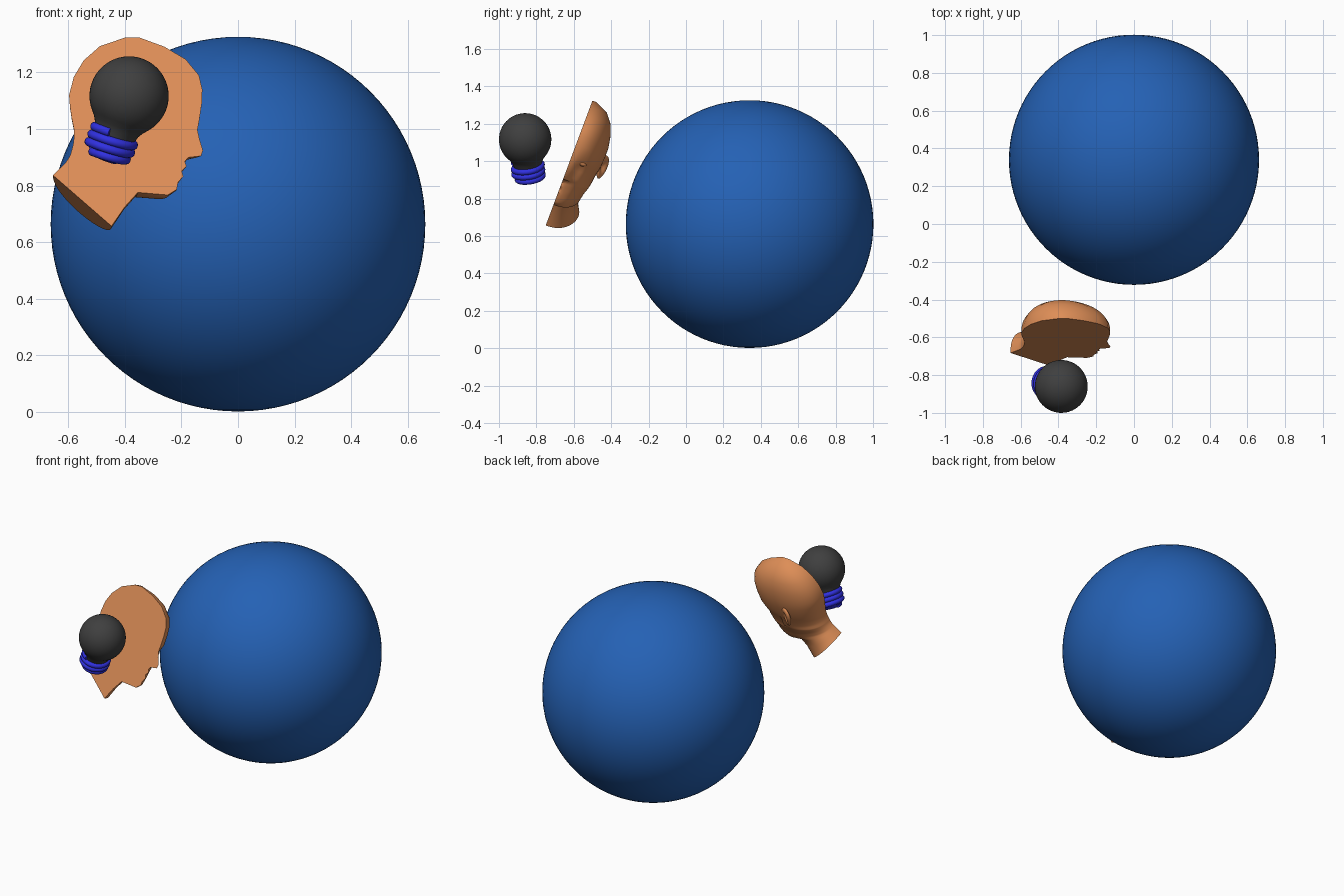
import bpy, bmesh, math
from mathutils import Vector, Matrix

cube = bpy.data.objects.get("Cube")
if cube:
    bpy.data.objects.remove(cube, do_unlink=True)


def material(name, color):
    mat = bpy.data.materials.new(name)
    mat.use_nodes = True
    mat.diffuse_color = (*color, 1)
    mat.node_tree.nodes["Principled BSDF"].inputs["Base Color"].default_value = (*color, 1)
    return mat


def finish(obj, mat, angle):
    obj.data.materials.append(mat)
    bpy.ops.object.select_all(action="DESELECT")
    obj.select_set(True)
    bpy.context.view_layer.objects.active = obj
    if obj.type == "CURVE":
        bpy.ops.object.convert(target="MESH")
        obj = bpy.context.object
    bpy.ops.object.shade_smooth_by_angle(angle=math.radians(angle))
    return obj


def add_mesh(name, bm, mat, angle=45):
    bmesh.ops.recalc_face_normals(bm, faces=bm.faces)
    mesh = bpy.data.meshes.new(name)
    bm.to_mesh(mesh)
    bm.free()
    obj = bpy.data.objects.new(name, mesh)
    bpy.context.collection.objects.link(obj)
    return finish(obj, mat, angle)


def ellipsoid(name, matrix, mat, segments=32):
    bm = bmesh.new()
    bmesh.ops.create_uvsphere(bm, u_segments=segments, v_segments=segments // 2,
                              radius=1, matrix=matrix)
    return add_mesh(name, bm, mat, 60)


ball_blue = material("ball blue", (0.018, 0.12, 0.46))
skin = material("skin orange", (0.73, 0.27, 0.095))
glass = material("dark grey", (0.05, 0.05, 0.05))
thread_blue = material("thread blue", (0.03, 0.03, 0.75))

# Large ball
ellipsoid("ball", Matrix.Translation((0, 0.34, 0.664)) @ Matrix.Scale(0.662, 4), ball_blue, 96)

# Half head: lofted half sections behind a tilted flat cut
DEPTH = Vector((0, 0.936, -0.35))


def head_point(x, z, w):
    return Vector((x, -0.5 + 0.374 * (z - 1.325), z)) + DEPTH * w


# back x, back z, front x, front z, depth, ridge at the middle of the face
SECTIONS = [
    (-.40, 1.323, -.35, 1.324, .025, 0),
    (-.488, 1.293, -.26, 1.291, .095, 0),
    (-.545, 1.243, -.185, 1.247, .135, 0),
    (-.58, 1.185, -.138, 1.19, .157, 0),
    (-.597, 1.12, -.126, 1.14, .168, 0),
    (-.594, 1.08, -.128, 1.09, .169, 0),
    (-.588, 1.04, -.137, 1.03, .166, 0),
    (-.58, 1.0, -.143, .997, .16, .01),
    (-.579, .975, -.136, .965, .154, .03),
    (-.582, .95, -.124, .925, .15, .05),
    (-.585, .935, -.13, .905, .147, .05),
    (-.588, .925, -.175, .9, .145, .01),
    (-.59, .918, -.188, .886, .142, 0),
    (-.592, .91, -.182, .868, .138, .015),
    (-.595, .904, -.199, .852, .134, 0),
    (-.598, .898, -.193, .833, .13, .014),
    (-.602, .892, -.212, .812, .127, 0),
    (-.606, .886, -.216, .787, .124, .008),
    (-.611, .88, -.248, .767, .121, 0),
    (-.618, .872, -.354, .776, .118, 0),
    (-.632, .858, -.4, .725, .124, 0),
    (-.654, .837, -.447, .657, .146, 0),
]
STEPS = 36
bm = bmesh.new()
rings = []
for xb, zb, xf, zf, depth, ridge in SECTIONS:
    ring = []
    for i in range(STEPS + 1):
        t = math.pi * i / STEPS
        u = (1 - math.cos(t)) / 2
        w = depth * max(math.sin(t), 0) ** 0.85 * (1 + 0.1 * math.cos(t))
        x, z = xb + (xf - xb) * u, zb + (zf - zb) * u
        if u > 0.5:
            x -= ridge * (1 - math.exp(-(w / 0.028) ** 2))
            # eye socket
            x -= 0.024 * math.exp(-((w - 0.065) / 0.03) ** 2 - ((z - 0.985) / 0.022) ** 2)
        ring.append(bm.verts.new(head_point(x, z, w)))
    rings.append(ring)
for a, b in zip(rings, rings[1:]):
    for i in range(STEPS):
        bm.faces.new((a[i], a[i + 1], b[i + 1], b[i]))
bm.faces.new(rings[0])
bm.faces.new(rings[-1])
bm.faces.new([r[0] for r in rings] + [r[-1] for r in reversed(rings)])
add_mesh("half_head", bm, skin)

# Ear and eye, set in the tilted frame of the head
up = Vector((0, 0.35, 0.936))
frame = Matrix((Vector((1, 0, 0)), DEPTH, up)).transposed().to_4x4()


def on_head(x, z, w, turn, size):
    return (Matrix.Translation(head_point(x, z, w)) @ frame
            @ Matrix.Rotation(math.radians(turn), 4, "Z") @ Matrix.Diagonal((*size, 1)))


bm = bmesh.new()
bmesh.ops.create_uvsphere(bm, u_segments=32, v_segments=20, radius=1)
for v in bm.verts:
    # hollow of the ear
    if v.co.y > 0:
        v.co.y -= 1.3 * math.exp(-((v.co.x - 0.15) ** 2 + v.co.z ** 2) / 0.25)
    v.co.x *= 1 + 0.25 * v.co.z
bm.transform(on_head(-.42, 1.03, .175, -28, (.042, .018, .066)))
add_mesh("ear", bm, skin, 60)
ellipsoid("eye", on_head(-.195, 1.01, .066, 0, (.026, .026, .014)), skin, 20)

# Light bulb, turned around its leaning axis
axis = Vector((-0.35, 0.09, -0.93)).normalized()
bulb_frame = (Matrix.Translation((-0.385, -0.86, 1.117))
              @ axis.to_track_quat("Z", "Y").to_matrix().to_4x4())


def lathe(name, profile, mat):
    bm = bmesh.new()
    verts = [bm.verts.new((r, 0, s)) for r, s in profile]
    edges = [bm.edges.new(pair) for pair in zip(verts, verts[1:])]
    bmesh.ops.spin(bm, geom=verts + edges, cent=(0, 0, 0), axis=(0, 0, 1),
                   angle=math.tau, steps=48)
    bmesh.ops.remove_doubles(bm, verts=bm.verts, dist=0.0001)
    bm.transform(bulb_frame)
    return add_mesh(name, bm, mat)


dome = [(0.14 * math.sin(math.radians(a)), -0.14 * math.cos(math.radians(a)))
        for a in range(0, 131, 5)]
lathe("bulb_glass", dome + [(.092, .108), (.082, .125), (.076, .145), (.07, .165), (0, .165)], glass)
lathe("bulb_base", [(0, .15), (.068, .15), (.068, .222), (.04, .243), (0, .247)], thread_blue)

# Screw thread
curve = bpy.data.curves.new("screw_thread", "CURVE")
curve.dimensions = "3D"
curve.bevel_depth = 0.016
curve.bevel_resolution = 4
curve.use_fill_caps = True
spline = curve.splines.new("POLY")
COUNT = 120
spline.points.add(COUNT - 1)
for i, point in enumerate(spline.points):
    f = i / (COUNT - 1)
    angle = f * 3.2 * math.tau
    radius = 0.076 - 0.025 * max(0, f - 0.8) / 0.2
    p = bulb_frame @ Vector((radius * math.cos(angle), radius * math.sin(angle), 0.138 + 0.092 * f))
    point.co = (*p, 1)
thread = bpy.data.objects.new("screw_thread", curve)
bpy.context.collection.objects.link(thread)
finish(thread, thread_blue, 60)
